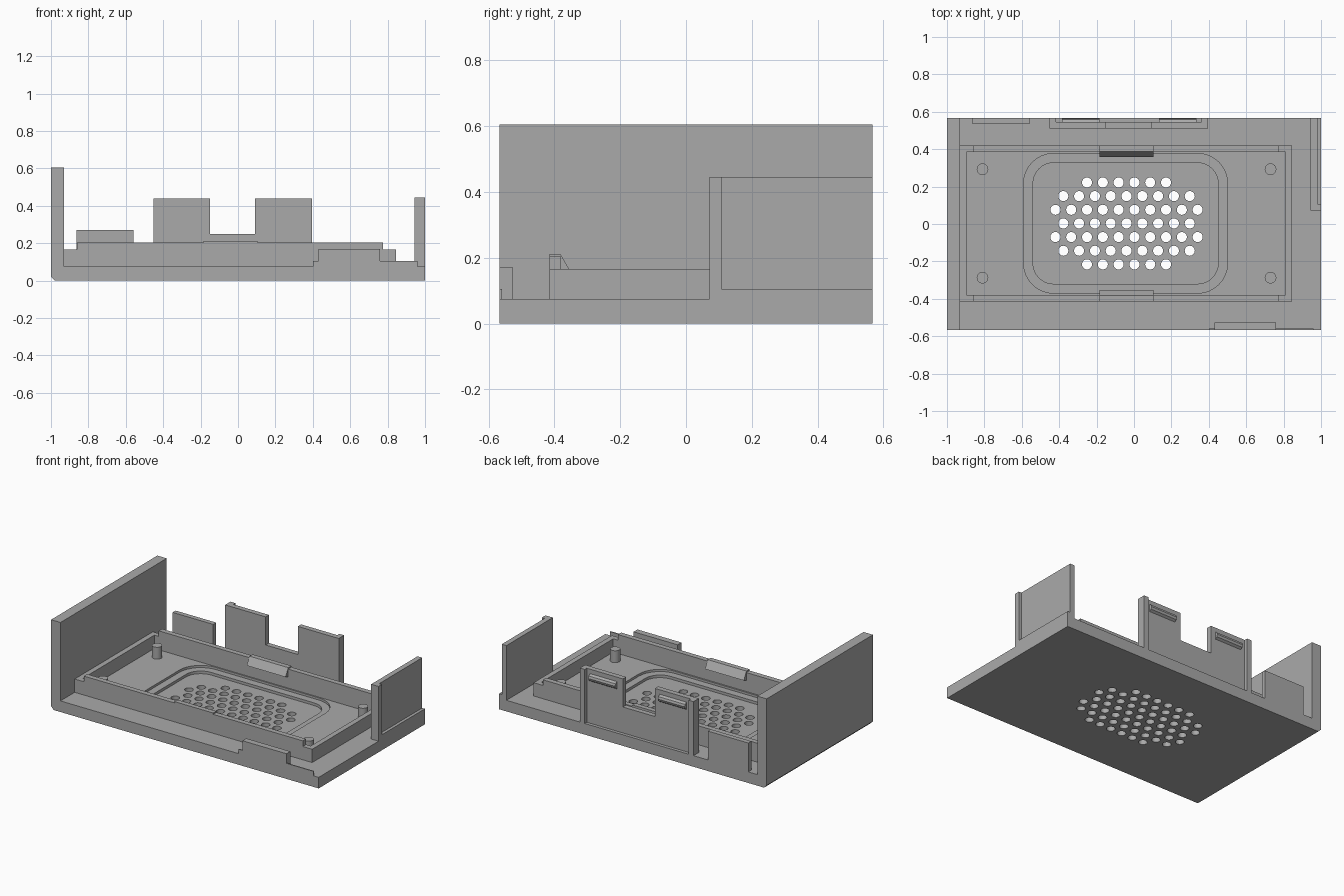
import bpy, bmesh, math
from mathutils import Vector

if "Cube" in bpy.data.objects:
    bpy.data.objects.remove(bpy.data.objects["Cube"], do_unlink=True)

grey = bpy.data.materials.new("matte_grey")
grey.use_nodes = True
grey.diffuse_color = (0.4, 0.4, 0.4, 1)
grey.node_tree.nodes["Principled BSDF"].inputs["Base Color"].default_value = (0.4, 0.4, 0.4, 1)

AXES = {
    "x": lambda p, d: Vector((d, p[0], p[1])),
    "y": lambda p, d: Vector((p[0], d, p[1])),
    "z": lambda p, d: Vector((p[0], p[1], d)),
}


def prisms(name, profiles, axis, a, b):
    """One object made of 2D profiles extruded along an axis from a to b."""
    bm = bmesh.new()
    for pts in profiles:
        face = bm.faces.new([bm.verts.new(AXES[axis](p, a)) for p in pts])
        new = bmesh.ops.extrude_face_region(bm, geom=[face])["geom"]
        shift = AXES[axis]((0, 0), b - a)
        bmesh.ops.translate(bm, vec=shift, verts=[g for g in new if isinstance(g, bmesh.types.BMVert)])
    bmesh.ops.recalc_face_normals(bm, faces=bm.faces)
    mesh = bpy.data.meshes.new(name)
    bm.to_mesh(mesh)
    bm.free()
    mesh.materials.append(grey)
    obj = bpy.data.objects.new(name, mesh)
    bpy.context.collection.objects.link(obj)
    return obj


def rect(x0, x1, y0, y1):
    return [(x0, y0), (x1, y0), (x1, y1), (x0, y1)]


def box(name, x0, x1, y0, y1, z0, z1):
    return prisms(name, [rect(x0, x1, y0, y1)], "z", z0, z1)


def circle(cx, cy, r, n=24):
    return [(cx + r * math.cos(math.tau * i / n), cy + r * math.sin(math.tau * i / n)) for i in range(n)]


def rounded(x0, x1, y0, y1, r, n=8):
    pts = []
    corners = [(x1 - r, y1 - r), (x0 + r, y1 - r), (x0 + r, y0 + r), (x1 - r, y0 + r)]
    for k, (cx, cy) in enumerate(corners):
        for i in range(n + 1):
            t = math.pi / 2 * (k + i / n)
            pts.append((cx + r * math.cos(t), cy + r * math.sin(t)))
    return pts


def cut(target, cutter):
    cutter.hide_render = True
    mod = target.modifiers.new("cut", "BOOLEAN")
    mod.operation = "DIFFERENCE"
    mod.solver = "EXACT"
    mod.object = cutter
    bpy.context.view_layer.objects.active = target
    bpy.ops.object.modifier_apply(modifier=mod.name)
    bpy.data.objects.remove(cutter, do_unlink=True)


D = 0.567      # half depth
FLOOR = 0.075  # top of the base plate

# Base plate with stepped rounded recess and vent holes
base = box("base_plate", -0.93, 1, -D, D, 0, FLOOR)
cut(base, prisms("recess_cutter", [rounded(-0.59, 0.50, -0.37, 0.377, 0.16)], "z", 0.06, 0.2))
cut(base, prisms("inner_recess_cutter", [rounded(-0.54, 0.45, -0.32, 0.327, 0.11)], "z", 0.042, 0.2))
holes = []
for row, count in enumerate((6, 9, 10, 9, 10, 9, 6)):
    for i in range(count):
        holes.append(circle(-0.04 + (i - (count - 1) / 2) * 0.0845, 0.003 + (row - 3) * 0.073, 0.027))
cut(base, prisms("vent_cutter", holes, "z", -0.1, 0.2))

# Tall side wall with chamfered bottom edge
prisms("tall_side_wall", [[(-0.98, 0), (-0.93, 0), (-0.93, 0.605), (-1, 0.605), (-1, 0.02)]], "y", -D, D)

# Inner frame: low end walls, higher long walls, snap clips
for side, x0 in (("right", -0.93), ("left", 0.81)):
    box(side + "_frame_end", x0, x0 + 0.035, -0.415, 0.42, FLOOR, 0.165)
clip = [(-0.415, 0.2), (-0.415, 0.212), (-0.382, 0.212), (-0.352, 0.16), (-0.38, 0.148)]
for side, y0, flip in (("front", -0.415, False), ("back", 0.385, True)):
    prisms(side + "_frame_wall",
           [[(-0.93, FLOOR), (0.845, FLOOR), (0.845, 0.165), (0.775, 0.165),
             (0.775, 0.203), (-0.862, 0.203), (-0.862, 0.165), (-0.93, 0.165)]],
           "y", y0, y0 + 0.035)
    pts = [(0.005 - y, z) for y, z in clip] if flip else clip
    prisms(side + "_frame_clip", [pts], "x", -0.185, 0.105)

# Locating pegs
pegs = prisms("locating_pegs", [circle(x, y, 0.031) for x in (-0.81, 0.73) for y in (-0.287, 0.293)],
              "z", FLOOR, 0.155)
for poly in pegs.data.polygons:
    poly.use_smooth = abs(poly.normal.z) < 0.5
pegs.data.set_sharp_from_angle(angle=math.radians(40))

# Front lip and tab
box("front_lip", 0.4, 0.96, -D, -D + 0.007, FLOOR, 0.105)
box("front_tab", 0.43, 0.76, -D, -0.526, FLOOR, 0.17)

# Short side panel: sill, thin recessed panel and post
box("side_panel_sill", 0.945, 1, 0.072, D, FLOOR, 0.105)
prisms("side_panel", [[(0.945, 0.072), (1, 0.072), (1, 0.108), (0.98, 0.108), (0.98, D), (0.945, D)]],
       "z", 0.105, 0.445)

# Back panel with two towers, edge ribs and latch bars
prisms("back_panel",
       [[(-0.453, FLOOR), (0.396, FLOOR), (0.396, 0.44), (0.09, 0.44),
         (0.09, 0.25), (-0.15, 0.25), (-0.15, 0.44), (-0.453, 0.44)]], "y", 0.51, 0.545)
for side, x0 in (("right", -0.453), ("left", 0.36)):
    box(side + "_back_rib", x0, x0 + 0.036, 0.545, D, FLOOR, 0.44)
latch = [(0.545, 0.36), (0.56, 0.37), (0.565, 0.385), (0.56, 0.4), (0.545, 0.41)]
for side, x0 in (("right", -0.385), ("left", 0.135)):
    prisms(side + "_latch_bar", [latch], "x", x0, x0 + 0.2)

# Low back tab
box("back_tab", -0.863, -0.56, 0.535, D, FLOOR, 0.27)
